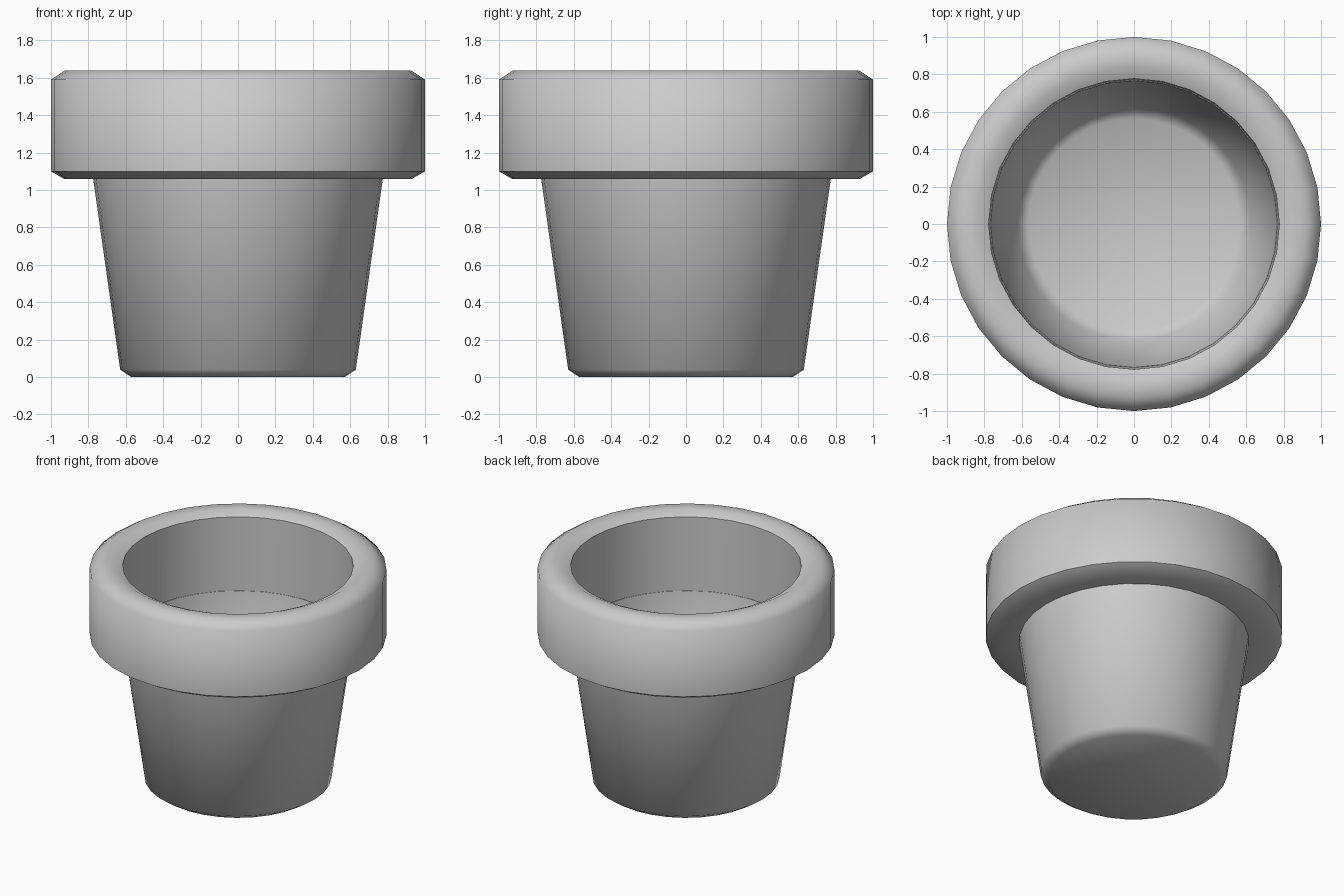
import bpy
import bmesh
import math

SIDES = 32

cube = bpy.data.objects.get("Cube")
if cube:
    bpy.data.objects.remove(cube, do_unlink=True)

# Single plain grey
grey = bpy.data.materials.new("plain grey")
grey.use_nodes = True
colour = (0.6, 0.6, 0.6, 1.0)
grey.diffuse_color = colour
grey.node_tree.nodes["Principled BSDF"].inputs["Base Color"].default_value = colour


def lathe(name, profile, closed):
    """Turn an (r, z) profile about z; open profiles get flat end caps."""
    bm = bmesh.new()
    rings = []
    for r, z in profile:
        angles = [math.tau * i / SIDES for i in range(SIDES)]
        rings.append([bm.verts.new((r * math.cos(a), r * math.sin(a), z)) for a in angles])
    pairs = list(zip(rings, rings[1:]))
    if closed:
        pairs.append((rings[-1], rings[0]))
    else:
        bm.faces.new(rings[0])
        bm.faces.new(rings[-1])
    for low, high in pairs:
        for i in range(SIDES):
            j = (i + 1) % SIDES
            bm.faces.new((low[i], low[j], high[j], high[i]))
    bmesh.ops.recalc_face_normals(bm, faces=bm.faces)
    mesh = bpy.data.meshes.new(name)
    bm.to_mesh(mesh)
    bm.free()
    mesh.materials.append(grey)
    obj = bpy.data.objects.new(name, mesh)
    bpy.context.collection.objects.link(obj)
    bpy.ops.object.select_all(action="DESELECT")
    obj.select_set(True)
    bpy.context.view_layer.objects.active = obj
    bpy.ops.object.shade_smooth_by_angle(angle=math.radians(60))
    return obj


# Tapered, hollow body: outside upwards, then inside down to the floor
lathe("pot_body", [(0.57, 0), (0.63, 0.04), (0.775, 1.065),
                   (0.767, 1.065), (0.623, 0.06), (0.565, 0.02)], False)

# Thick collar with softened edges
lathe("pot_rim", [(0.77, 1.06), (0.93, 1.06), (1.0, 1.1), (1.0, 1.59),
                  (0.925, 1.64), (0.84, 1.64), (0.777, 1.61)], True)
